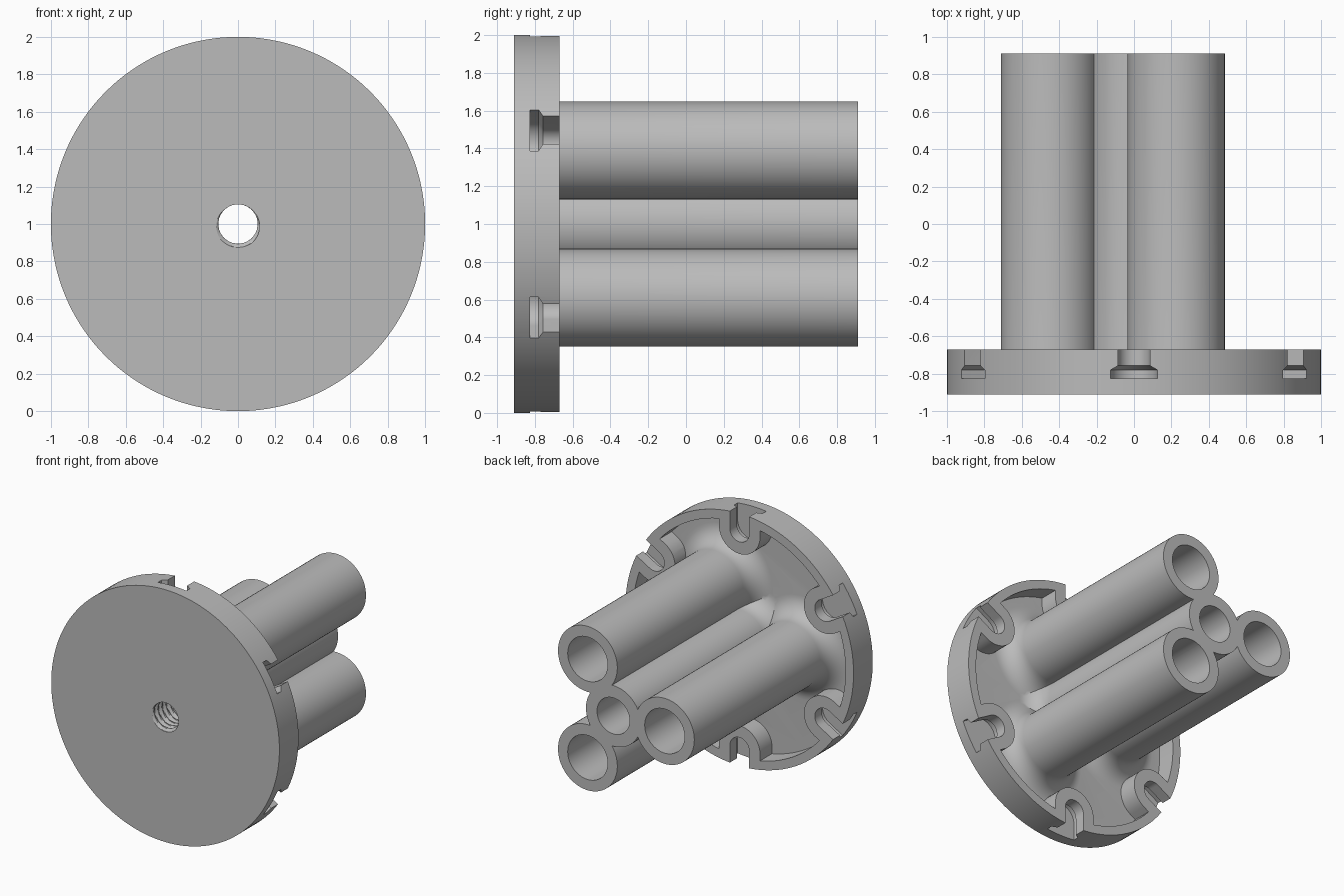
import bpy, bmesh
from math import sin, cos, pi, radians
from mathutils import Vector, Matrix

cube = bpy.data.objects.get("Cube")
if cube:
    bpy.data.objects.remove(cube, do_unlink=True)

FRONT, FLOOR, BACK, END = -0.91, -0.82, -0.67, 0.91
AXIS_Z = 1.0

grey = bpy.data.materials.new("plain grey")
grey.use_nodes = True
colour = (0.5, 0.5, 0.5, 1)
grey.diffuse_color = colour
grey.node_tree.nodes["Principled BSDF"].inputs["Base Color"].default_value = colour


def ring(r, y, centre=(0, 0), n=72):
    """Circle around the y axis; r may be a function of the angle."""
    pts = []
    for i in range(n):
        a = 2 * pi * i / n
        rad = r(a) if callable(r) else r
        pts.append(Vector((centre[0] + rad * cos(a), y, centre[1] + rad * sin(a))))
    return pts


def u_shape(w, y, mid, outer, angle, n=24):
    """Radial U outline with its round end facing the axis."""
    pts = [Vector((outer, y, w))]
    for i in range(n + 1):
        a = pi / 2 + pi * i / n
        pts.append(Vector((mid + w * cos(a), y, w * sin(a))))
    pts.append(Vector((outer, y, -w)))
    return [Matrix.Rotation(-angle, 3, 'Y') @ p for p in pts]


def loft(name, loops):
    """Closed solid through a stack of outlines."""
    bm = bmesh.new()
    rows = [[bm.verts.new(p + Vector((0, 0, AXIS_Z))) for p in loop] for loop in loops]
    n = len(rows[0])
    for a, b in zip(rows, rows[1:]):
        for i in range(n):
            j = (i + 1) % n
            bm.faces.new((a[i], a[j], b[j], b[i]))
    bm.faces.new(rows[0])
    bm.faces.new(rows[-1])
    bmesh.ops.recalc_face_normals(bm, faces=bm.faces)
    mesh = bpy.data.meshes.new(name)
    bm.to_mesh(mesh)
    bm.free()
    mesh.materials.append(grey)
    obj = bpy.data.objects.new(name, mesh)
    bpy.context.collection.objects.link(obj)
    return obj


def combine(target, tool, operation):
    """Boolean the tool into the target, then drop the tool."""
    bpy.context.view_layer.objects.active = target
    mod = target.modifiers.new("join", 'BOOLEAN')
    mod.operation, mod.object, mod.solver = operation, tool, 'EXACT'
    bpy.ops.object.modifier_apply(modifier=mod.name)
    bpy.data.objects.remove(tool, do_unlink=True)


def flared_post(name, r, centre, fillet=0.15, steps=10):
    """Post with a rounded flare where it meets the pocket floor."""
    loops = [ring(r + fillet, FLOOR - 0.04, centre)]
    for i in range(steps + 1):
        t = pi / 2 * i / steps
        loops.append(ring(r + fillet * (1 - sin(t)), FLOOR + fillet * (1 - cos(t)), centre))
    loops.append(ring(r, END, centre))
    return loft(name, loops)


# Round plate with a shallow pocket in the back
body = loft("flanged_tube_holder", [ring(1, FRONT, n=144), ring(1, BACK, n=144)])
combine(body, loft("pocket", [ring(0.93, FLOOR, n=144), ring(0.93, 0, n=144)]), 'DIFFERENCE')

# Posts: three around a smaller central one
angles = [radians(60 + 120 * k) for k in range(3)]
centres = [(0.45 * cos(a), 0.45 * sin(a)) for a in angles]
for c in centres:
    combine(body, flared_post("outer_post", 0.26, c), 'UNION')
combine(body, flared_post("central_post", 0.24, (0, 0)), 'UNION')

# Slot housings and the undercut slots through the rim
for k in range(6):
    a = radians(30 + 60 * k)
    boss = loft("slot_housing", [u_shape(0.18, y, 0.86, 0.96, a) for y in (FLOOR - 0.03, BACK)])
    combine(body, boss, 'UNION')
for k in range(6):
    a = radians(30 + 60 * k)
    steps = ((0.125, -0.825), (0.125, -0.78), (0.085, -0.757), (0.085, -0.6))
    slot = loft("slot", [u_shape(w, y, 0.86, 1.2, a) for w, y in steps])
    combine(body, slot, 'DIFFERENCE')

# Blind bores in the outer posts, open bore in the centre
for c in centres:
    combine(body, loft("bore", [ring(0.175, FLOOR, c), ring(0.175, 1, c)]), 'DIFFERENCE')
THREAD_END = -0.42
combine(body, loft("central_bore", [ring(0.143, THREAD_END), ring(0.143, 1)]), 'DIFFERENCE')

# Helical thread at the front of the central bore
PITCH, ROWS = 0.05, 8


def thread_radius(y):
    def r(a):
        phase = ((y - FRONT) / PITCH - (a + pi / 2) / (2 * pi)) % 1
        height = min(1, max(0, 2 * abs(2 * phase - 1) - 0.5))
        return 0.105 + 0.02 * height
    return r


levels = [FRONT - 0.02 + PITCH / ROWS * i for i in range(ROWS * 11)]
thread = loft("thread", [ring(thread_radius(y), y, n=48) for y in levels])
combine(body, thread, 'DIFFERENCE')

# Smooth round walls, crisp edges
bpy.ops.object.select_all(action='DESELECT')
body.select_set(True)
bpy.context.view_layer.objects.active = body
bpy.ops.object.shade_smooth_by_angle(angle=radians(30))
